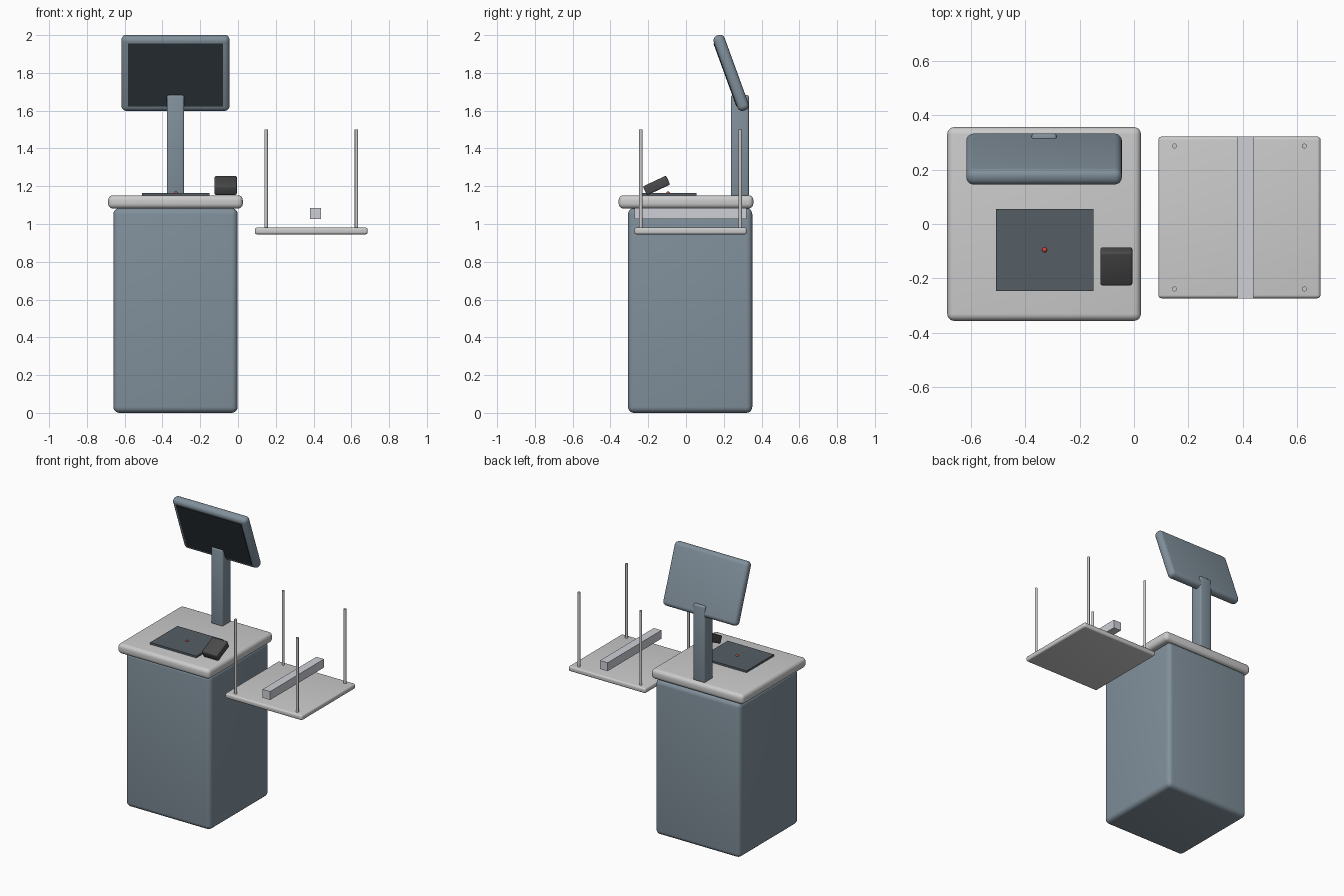
import bpy, math
from mathutils import Matrix

if "Cube" in bpy.data.objects:
    bpy.data.objects.remove(bpy.data.objects["Cube"])


def material(name, rgb):
    m = bpy.data.materials.new(name)
    m.diffuse_color = (*rgb, 1)
    m.use_nodes = True
    m.node_tree.nodes["Principled BSDF"].inputs["Base Color"].default_value = m.diffuse_color
    return m


slate = material("slate", (0.22, 0.28, 0.33))
dark_glass = material("dark_glass", (0.025, 0.035, 0.042))
scan_grey = material("scan_grey", (0.09, 0.11, 0.13))
charcoal = material("charcoal", (0.07, 0.07, 0.07))
red = material("red", (0.6, 0.06, 0.04))
pale = material("pale", (0.62, 0.63, 0.68))


def finish(obj, name, mat):
    obj.name = name
    if mat:
        obj.data.materials.append(mat)
    bpy.ops.object.shade_smooth_by_angle(angle=math.radians(35))
    return obj


def box(name, centre, size, bevel=0.0, mat=None, tilt=0.0, segments=5):
    """Rounded box; tilt is degrees about x."""
    bpy.ops.mesh.primitive_cube_add(size=1, location=centre,
                                    rotation=(math.radians(tilt), 0, 0))
    obj = bpy.context.object
    obj.data.transform(Matrix.Diagonal((*size, 1)))
    if bevel:
        mod = obj.modifiers.new("round", 'BEVEL')
        mod.width, mod.segments = bevel, segments
        bpy.ops.object.modifier_apply(modifier=mod.name)
    return finish(obj, name, mat)


CX = -0.331  # centre line of the counter unit

# Cabinet and counter
box("cabinet", (CX, 0.022, 0.542), (0.658, 0.658, 1.084), 0.032, slate)
box("countertop", (CX, 0, 1.117), (0.713, 0.713, 0.070), 0.026)

# Scanner plate with its red light
box("scanner_plate", (CX + 0.002, -0.095, 1.157), (0.358, 0.302, 0.016), 0, scan_grey)
bpy.ops.mesh.primitive_uv_sphere_add(segments=16, ring_count=8, radius=0.01,
                                     location=(CX + 0.002, -0.095, 1.163))
finish(bpy.context.object, "scanner_light", red)

# Tilted card reader
box("card_reader", (-0.065, -0.156, 1.204), (0.118, 0.136, 0.052), 0.008,
    charcoal, tilt=25, segments=3)

# Monitor on its post, leaning toward the user
TILT = 20
box("monitor_post", (CX, 0.285, 1.415), (0.092, 0.096, 0.535), 0.01, slate, segments=3)
MC = (CX, 0.239, 1.8)
box("monitor", MC, (0.573, 0.422, 0.062)[0:1] + (0.062, 0.422), 0.027, slate, TILT)
t = math.radians(TILT)
box("screen", (MC[0], MC[1] - 0.031 * math.cos(t), MC[2] - 0.031 * math.sin(t)),
    (0.505, 0.008, 0.355), 0, dark_glass, TILT)

# Bagging tray, corner rods and cross bar
TX, TY = 0.388, 0.024
box("bagging_tray", (TX, TY, 0.963), (0.597, 0.595, 0.036), 0.012)
for sx, nx in ((-1, "left"), (1, "right")):
    for sy, ny in ((-1, "front"), (1, "back")):
        bpy.ops.mesh.primitive_cylinder_add(
            vertices=20, radius=0.009, depth=0.53,
            location=(TX + sx * 0.239, TY + sy * 0.263, 1.235))
        finish(bpy.context.object, f"bag_rod_{ny}_{nx}", None)
box("bag_bar", (0.411, TY, 1.056), (0.059, 0.595, 0.059), 0, pale)
